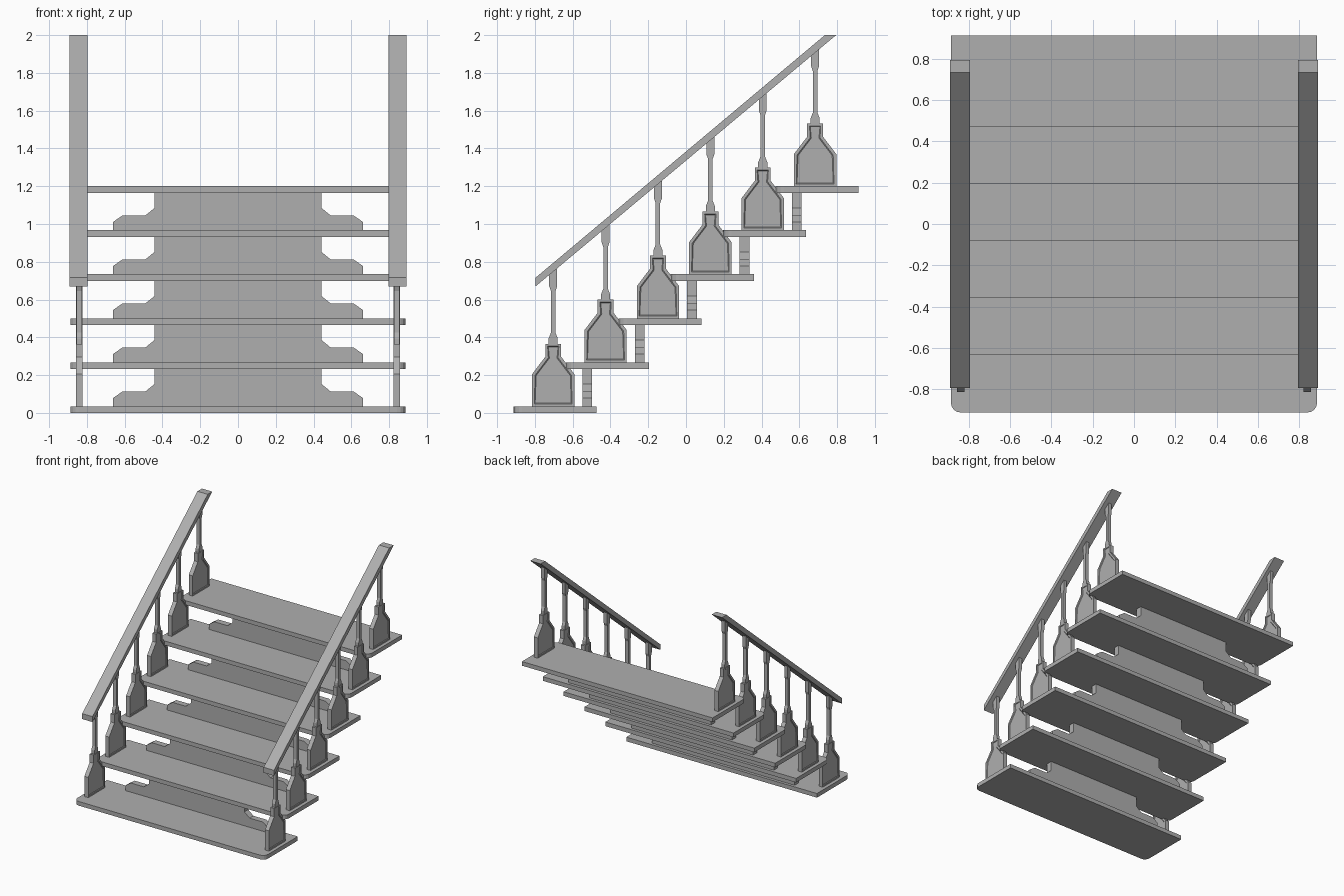
import bpy, bmesh, math

if "Cube" in bpy.data.objects:
    bpy.data.objects.remove(bpy.data.objects["Cube"])

STEPS, RUN, RISE = 6, 0.2773, 0.233

# mid-grey finish shared by every part
GREY = bpy.data.materials.new("grey_finish")
GREY.diffuse_color = (0.43, 0.43, 0.43, 1)
GREY.use_nodes = True
GREY.node_tree.nodes["Principled BSDF"].inputs["Base Color"].default_value = GREY.diffuse_color


def finish(name, bm):
    bmesh.ops.recalc_face_normals(bm, faces=bm.faces)
    me = bpy.data.meshes.new(name)
    bm.to_mesh(me)
    bm.free()
    me.materials.append(GREY)
    ob = bpy.data.objects.new(name, me)
    bpy.context.collection.objects.link(ob)
    return ob


def prism(pts, axis, lo, hi):
    """Extrude a 2D outline along an axis between lo and hi."""
    def place(a, b, c):
        return {'x': (c, a, b), 'y': (a, c, b), 'z': (a, b, c)}[axis]
    bm = bmesh.new()
    v0 = [bm.verts.new(place(a, b, lo)) for a, b in pts]
    v1 = [bm.verts.new(place(a, b, hi)) for a, b in pts]
    bm.faces.new(v0)
    bm.faces.new(v1)
    n = len(pts)
    for i in range(n):
        j = (i + 1) % n
        bm.faces.new((v0[i], v0[j], v1[j], v1[i]))
    bmesh.ops.recalc_face_normals(bm, faces=bm.faces)
    return bm


def mirrored(half):
    return half + [(-a, b) for a, b in reversed(half)]


# tread outline: front corners rounded, back corners square
R = 0.045
corner = [(0.887 - R + R * math.cos(t), -0.913 + R - R * math.sin(t))
          for t in (math.radians(90 - 22.5 * k) for k in range(5))]
TREAD = mirrored(corner + [(0.887, -0.473)])

# riser outline: tall centre with stepped, chamfered wings
RISER = mirrored([(0.663, 0.035), (0.663, 0.078), (0.613, 0.112), (0.492, 0.112),
                  (0.443, 0.152), (0.443, 0.234)])

# baluster plate outline: wide base, sloping shoulders, neck
PLATE = mirrored([(0.112, 0.0), (0.112, 0.17), (0.042, 0.262), (0.042, 0.331)])

# spindle outline: stub, thin shaft, wider head running into the rail
SPINDLE = mirrored([(0.024, 0.325), (0.024, 0.36), (0.012, 0.39), (0.012, 0.61),
                    (0.021, 0.635), (0.021, 0.728)])


def plate(name):
    bm = prism(PLATE, 'x', -0.018, 0.018)
    sides = [f for f in bm.faces if abs(f.normal.x) > 0.9]
    # sunken panel on both broad sides
    bmesh.ops.inset_individual(bm, faces=sides, thickness=0.017, depth=0)
    bmesh.ops.inset_individual(bm, faces=sides, thickness=0.006, depth=-0.005)
    return finish(name, bm)


# treads, risers and balusters
for i in range(STEPS):
    dy, dz = i * RUN, i * RISE
    tread = finish(f"tread_{i + 1}", prism(TREAD, 'z', 0, 0.035))
    tread.location = (0, dy, dz)
    if i < STEPS - 1:
        riser = finish(f"riser_{i + 1}", prism(RISER, 'y', -0.548, -0.497))
        riser.location = (0, dy, dz)
    for side, x in (("left", -0.84), ("right", 0.84)):
        spindle = finish(f"baluster_spindle_{side}_{i + 1}",
                         prism(SPINDLE, 'x', -0.015, 0.015))
        for ob in (plate(f"baluster_base_{side}_{i + 1}"), spindle):
            ob.location = (x, -0.703 + dy, 0.035 + dz)

# sloping handrails: vertical cut at the bottom, level cut at the top
RAIL = [(-0.796, 0.67), (0.795, 2.0), (0.735, 2.0), (-0.796, 0.716)]
for side, x in (("left", -0.844), ("right", 0.844)):
    finish(f"handrail_{side}", prism(RAIL, 'x', x - 0.048, x + 0.048))
